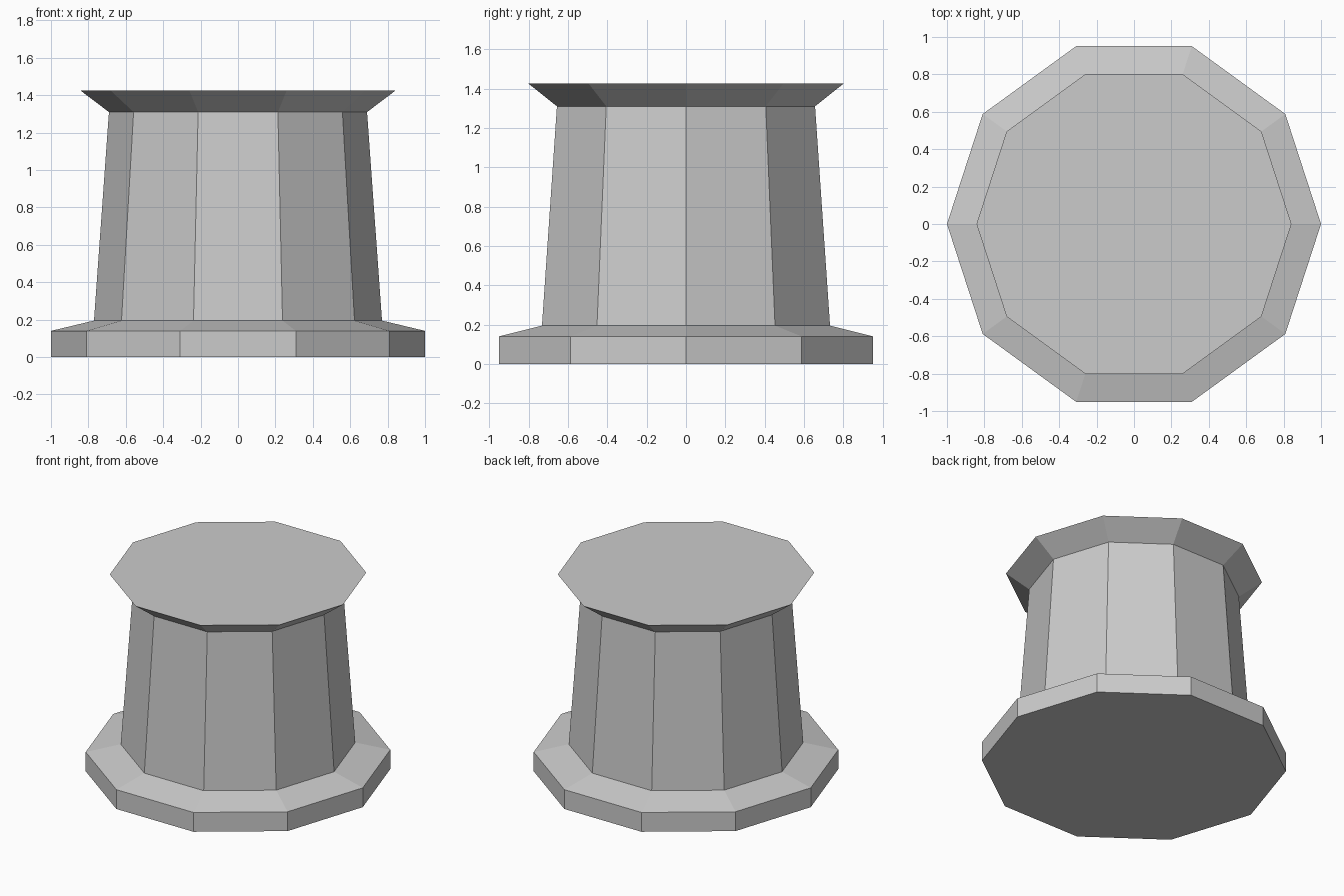
import bpy
import bmesh
from math import cos, sin, tau

cube = bpy.data.objects.get("Cube")
if cube:
    bpy.data.objects.remove(cube, do_unlink=True)

SIDES = 10

# Plain grey for the whole model
grey = bpy.data.materials.new("plain_grey")
grey.use_nodes = True
colour = (0.6, 0.6, 0.6, 1.0)
grey.diffuse_color = colour
grey.node_tree.nodes["Principled BSDF"].inputs["Base Color"].default_value = colour

# Profile as (radius, height): foot, sloped ledge, tapered column, flared cap
PROFILE = [
    (1.0, 0.0),
    (1.0, 0.14),
    (0.77, 0.195),
    (0.69, 1.31),
    (0.842, 1.425),
]


def ring(bm, radius, height):
    """Add one ten-sided ring of vertices."""
    angles = [tau * i / SIDES for i in range(SIDES)]
    return [bm.verts.new((radius * cos(a), radius * sin(a), height)) for a in angles]


# Loft the rings into one closed, flat-shaded solid
bm = bmesh.new()
rings = [ring(bm, r, z) for r, z in PROFILE]
for low, high in zip(rings, rings[1:]):
    for i in range(SIDES):
        j = (i + 1) % SIDES
        bm.faces.new((low[i], low[j], high[j], high[i]))

# Flat underside and flat top
bm.faces.new(reversed(rings[0]))
bm.faces.new(rings[-1])
bm.normal_update()

mesh = bpy.data.meshes.new("pedestal")
bm.to_mesh(mesh)
bm.free()
mesh.materials.append(grey)
pedestal = bpy.data.objects.new("pedestal", mesh)
bpy.context.collection.objects.link(pedestal)
